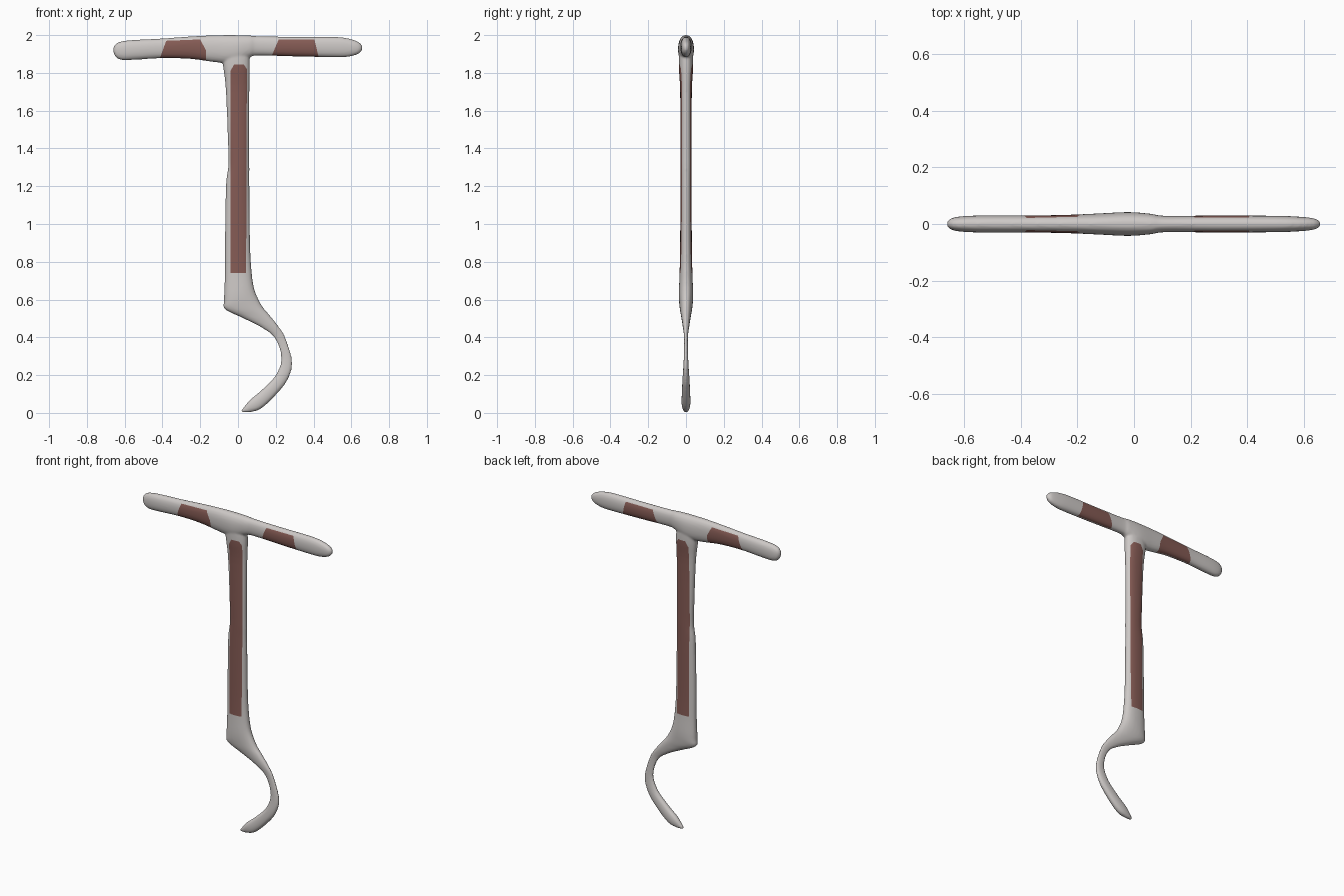
import bpy, bmesh, math
from mathutils import Vector

cube = bpy.data.objects.get("Cube")
if cube:
    bpy.data.objects.remove(cube, do_unlink=True)


def make_material(name, colour):
    mat = bpy.data.materials.new(name)
    mat.use_nodes = True
    mat.diffuse_color = (*colour, 1)
    mat.node_tree.nodes["Principled BSDF"].inputs["Base Color"].default_value = (*colour, 1)
    return mat


metal = make_material("pale grey metal", (0.61, 0.58, 0.565))
leather = make_material("brown leather", (0.235, 0.105, 0.09))


def smooth_rows(rows, steps=5):
    """Catmull-Rom interpolation through rows of numbers."""
    rows = [Vector(r) for r in rows]
    out = []
    for i in range(len(rows) - 1):
        a, b = rows[max(i - 1, 0)], rows[i]
        c, d = rows[i + 1], rows[min(i + 2, len(rows) - 1)]
        for s in range(steps):
            t = s / steps
            out.append(0.5 * (2 * b + (c - a) * t + (2 * a - 5 * b + 4 * c - d) * t ** 2
                              + (3 * b - a - 3 * c + d) * t ** 3))
    return out + [rows[-1]]


def loft(bm, rows, sides=28):
    """Skin rounded sections spanning two edge points (x, z, x, z) with a half depth."""
    rings = []
    for xa, za, xb, zb, depth in smooth_rows(rows):
        a, b = Vector((xa, 0, za)), Vector((xb, 0, zb))
        ring = []
        for k in range(sides):
            angle = math.tau * k / sides
            c, s = math.cos(angle), math.sin(angle)
            c, s = [math.copysign(abs(v) ** 0.88, v) for v in (c, s)]
            point = (a + b) / 2 + (b - a) / 2 * c
            point.y = depth * s
            ring.append(bm.verts.new(point))
        rings.append(ring)
    for lower, upper in zip(rings, rings[1:]):
        for k in range(sides):
            n = (k + 1) % sides
            bm.faces.new((lower[k], lower[n], upper[n], upper[k]))
    bm.faces.new(rings[0])
    bm.faces.new(rings[-1])


# Crossbar: x, bottom, top, half depth
crossbar = [
    (-0.66, 1.91, 1.935, 0.008), (-0.645, 1.882, 1.955, 0.02), (-0.61, 1.868, 1.968, 0.027),
    (-0.54, 1.87, 1.975, 0.03), (-0.4, 1.878, 1.982, 0.03), (-0.25, 1.874, 1.993, 0.032),
    (-0.13, 1.858, 1.999, 0.037), (-0.02, 1.85, 2.0, 0.042), (0.06, 1.882, 1.998, 0.036),
    (0.11, 1.892, 1.994, 0.029), (0.3, 1.887, 1.991, 0.03), (0.5, 1.883, 1.991, 0.029),
    (0.58, 1.885, 1.983, 0.026), (0.635, 1.9, 1.965, 0.02), (0.658, 1.922, 1.945, 0.008),
]

# Shaft and hook: the two edge points of each section, then half depth
shaft_and_hook = [
    (-0.09, 1.92, 0.06, 1.92, 0.036), (-0.078, 1.83, 0.063, 1.83, 0.038),
    (-0.064, 1.7, 0.06, 1.7, 0.031), (-0.052, 1.4, 0.059, 1.4, 0.03),
    (-0.052, 1.3, 0.06, 1.3, 0.03), (-0.064, 1.2, 0.06, 1.2, 0.03),
    (-0.069, 0.9, 0.064, 0.9, 0.031), (-0.07, 0.73, 0.072, 0.75, 0.034),
    (-0.074, 0.6, 0.088, 0.65, 0.038), (-0.07, 0.55, 0.125, 0.57, 0.034),
    (0.02, 0.505, 0.165, 0.52, 0.026), (0.12, 0.455, 0.205, 0.47, 0.018),
    (0.195, 0.395, 0.25, 0.4, 0.01), (0.229, 0.29, 0.287, 0.27, 0.012),
    (0.2, 0.2, 0.262, 0.175, 0.018), (0.13, 0.125, 0.2, 0.095, 0.022),
    (0.065, 0.07, 0.125, 0.025, 0.023), (0.035, 0.035, 0.07, 0.005, 0.016),
    (0.015, 0.01, 0.022, 0.003, 0.006),
]

bm = bmesh.new()
loft(bm, [(x, low, x, high, depth) for x, low, high, depth in crossbar])
loft(bm, shaft_and_hook)
bmesh.ops.recalc_face_normals(bm, faces=bm.faces)
mesh = bpy.data.meshes.new("hooked_pick")
bm.to_mesh(mesh)
bm.free()
pick = bpy.data.objects.new("hooked_pick", mesh)
bpy.context.collection.objects.link(pick)

# Fuse the two sweeps into one smooth skin
fuse = pick.modifiers.new("fuse", "REMESH")
fuse.mode = "VOXEL"
fuse.voxel_size = 0.006
soften = pick.modifiers.new("soften", "SMOOTH")
soften.factor = 0.5
soften.iterations = 4
bm = bmesh.new()
bm.from_object(pick, bpy.context.evaluated_depsgraph_get())
pick.modifiers.clear()


def paint_panel(bm, outline):
    """Cut a convex outline (x, z) through the skin and colour the faces inside it."""
    edges = []
    for (x, z), (x2, z2) in zip(outline, outline[1:] + outline[:1]):
        edges.append((Vector((x, 0, z)), Vector((z2 - z, 0, x - x2)).normalized()))

    def inside(face, margin):
        centre = face.calc_center_median()
        return all((centre - p).dot(n) < margin for p, n in edges)

    for point, normal in edges:
        near = [f for f in bm.faces if inside(f, 0.03)]
        geom = set(near)
        for f in near:
            geom.update(f.edges)
            geom.update(f.verts)
        bmesh.ops.bisect_plane(bm, geom=list(geom), plane_co=point, plane_no=normal, dist=1e-5)
    for f in bm.faces:
        f.normal_update()
        if inside(f, 0) and abs(f.normal.y) > 0.15:
            f.material_index = 1


# Leather panels: shaft, right grip, left grip
paint_panel(bm, [(-0.04, 0.74), (0.043, 0.74), (0.047, 1.82), (0.03, 1.845), (-0.02, 1.845), (-0.04, 1.81)])
paint_panel(bm, [(-0.42, 1.86), (-0.17, 1.85), (-0.17, 1.92), (-0.2, 1.977), (-0.38, 1.97)])
paint_panel(bm, [(0.17, 1.87), (0.43, 1.87), (0.405, 1.976), (0.215, 1.976)])

bm.to_mesh(mesh)
bm.free()
mesh.materials.append(metal)
mesh.materials.append(leather)
mesh.shade_smooth()
